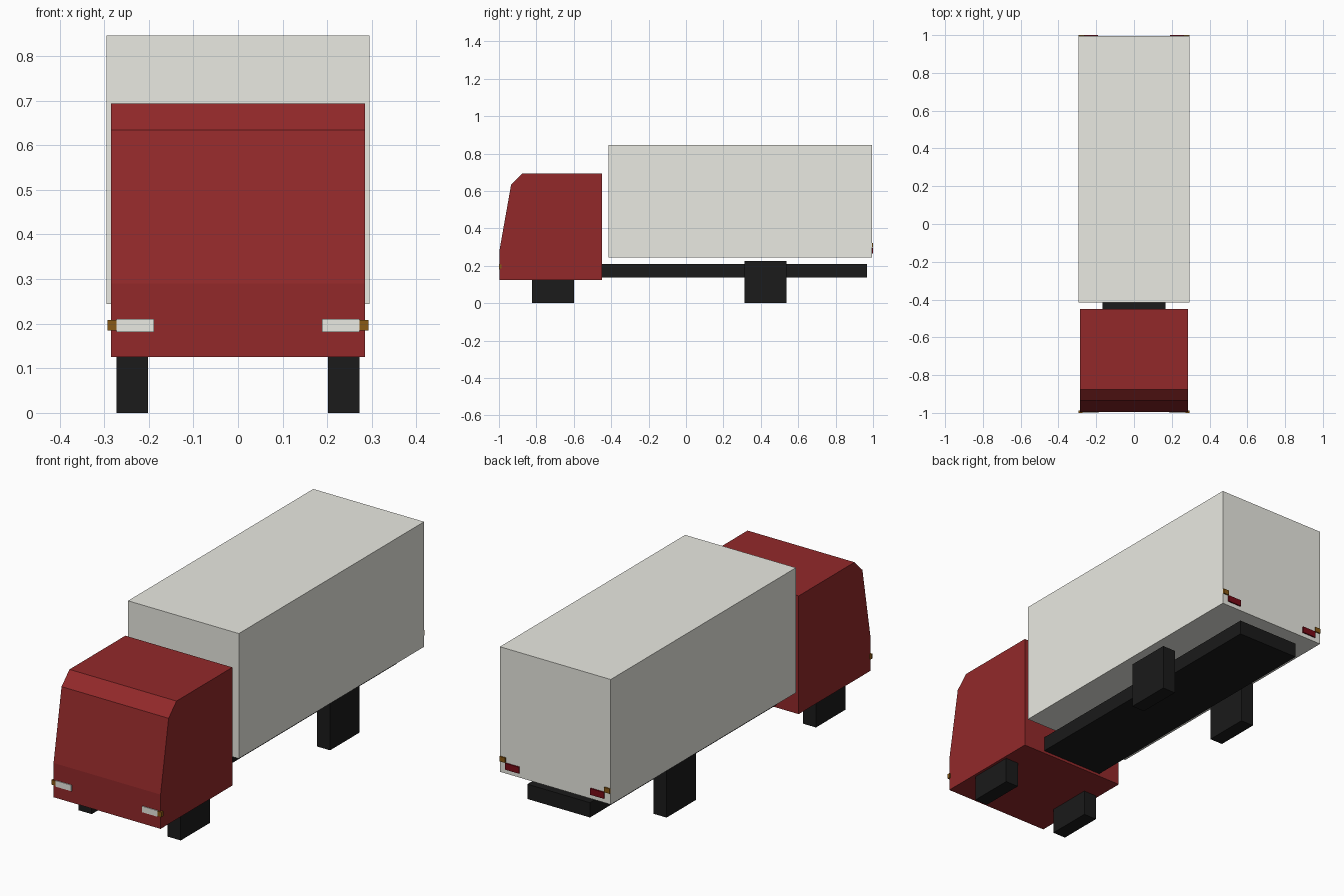
import bpy
import bmesh

if "Cube" in bpy.data.objects:
    bpy.data.objects.remove(bpy.data.objects["Cube"])


def material(name, r, g, b):
    m = bpy.data.materials.new(name)
    m.diffuse_color = (r, g, b, 1)
    m.use_nodes = True
    m.node_tree.nodes["Principled BSDF"].inputs["Base Color"].default_value = m.diffuse_color
    return m


RED = material("cab_red", 0.29, 0.022, 0.023)
WHITE = material("box_white", 0.82, 0.82, 0.76)
BLACK = material("black", 0.0105, 0.0105, 0.0105)
AMBER = material("amber", 0.25, 0.1, 0.008)
LAMP = material("lamp_white", 0.82, 0.82, 0.76)
TAIL = material("tail_red", 0.19, 0.003, 0.008)


def prism(name, profile, x0, x1, mat):
    """Extrude a (y, z) side profile from x0 to x1."""
    bm = bmesh.new()
    face = bm.faces.new([bm.verts.new((x0, y, z)) for y, z in profile])
    ext = bmesh.ops.extrude_face_region(bm, geom=[face])["geom"]
    verts = [v for v in ext if isinstance(v, bmesh.types.BMVert)]
    bmesh.ops.translate(bm, verts=verts, vec=(x1 - x0, 0, 0))
    bmesh.ops.recalc_face_normals(bm, faces=bm.faces)
    mesh = bpy.data.meshes.new(name)
    bm.to_mesh(mesh)
    bm.free()
    mesh.materials.append(mat)
    obj = bpy.data.objects.new(name, mesh)
    bpy.context.collection.objects.link(obj)
    return obj


def box(name, xs, ys, zs, mat, mirrored=False):
    (y0, y1), (z0, z1) = ys, zs
    obj = prism(name, [(y0, z0), (y1, z0), (y1, z1), (y0, z1)], *xs, mat)
    if mirrored:
        obj.modifiers.new("mirror", "MIRROR").use_axis[0] = True
    return obj


# Cab with raked windscreen and chamfered roof edge
prism("cab", [(-0.996, 0.125), (-0.996, 0.29), (-0.935, 0.634), (-0.875, 0.694),
              (-0.45, 0.694), (-0.45, 0.125)], -0.285, 0.285, RED)

# Cargo box and chassis beam
box("cargo_box", (-0.295, 0.295), (-0.415, 0.994), (0.244, 0.846), WHITE)
box("chassis", (-0.167, 0.167), (-0.47, 0.969), (0.138, 0.209), BLACK)

# Blocky wheels
for name, y in (("front_wheels", -0.712), ("rear_wheels", 0.424)):
    box(name, (0.202, 0.272), (y - 0.112, y + 0.112), (0, 0.225), BLACK, True)

# Headlights and front indicators wrapping the cab corners
box("headlights", (0.188, 0.272), (-1.0, -0.99), (0.181, 0.21), LAMP, True)
box("front_indicators", (0.272, 0.293), (-1.0, -0.987), (0.185, 0.208), AMBER, True)

# Tail lights and rear indicators
box("tail_lights", (0.19, 0.263), (0.985, 1.0), (0.265, 0.296), TAIL, True)
box("rear_indicators", (0.263, 0.293), (0.985, 1.0), (0.297, 0.321), AMBER, True)
